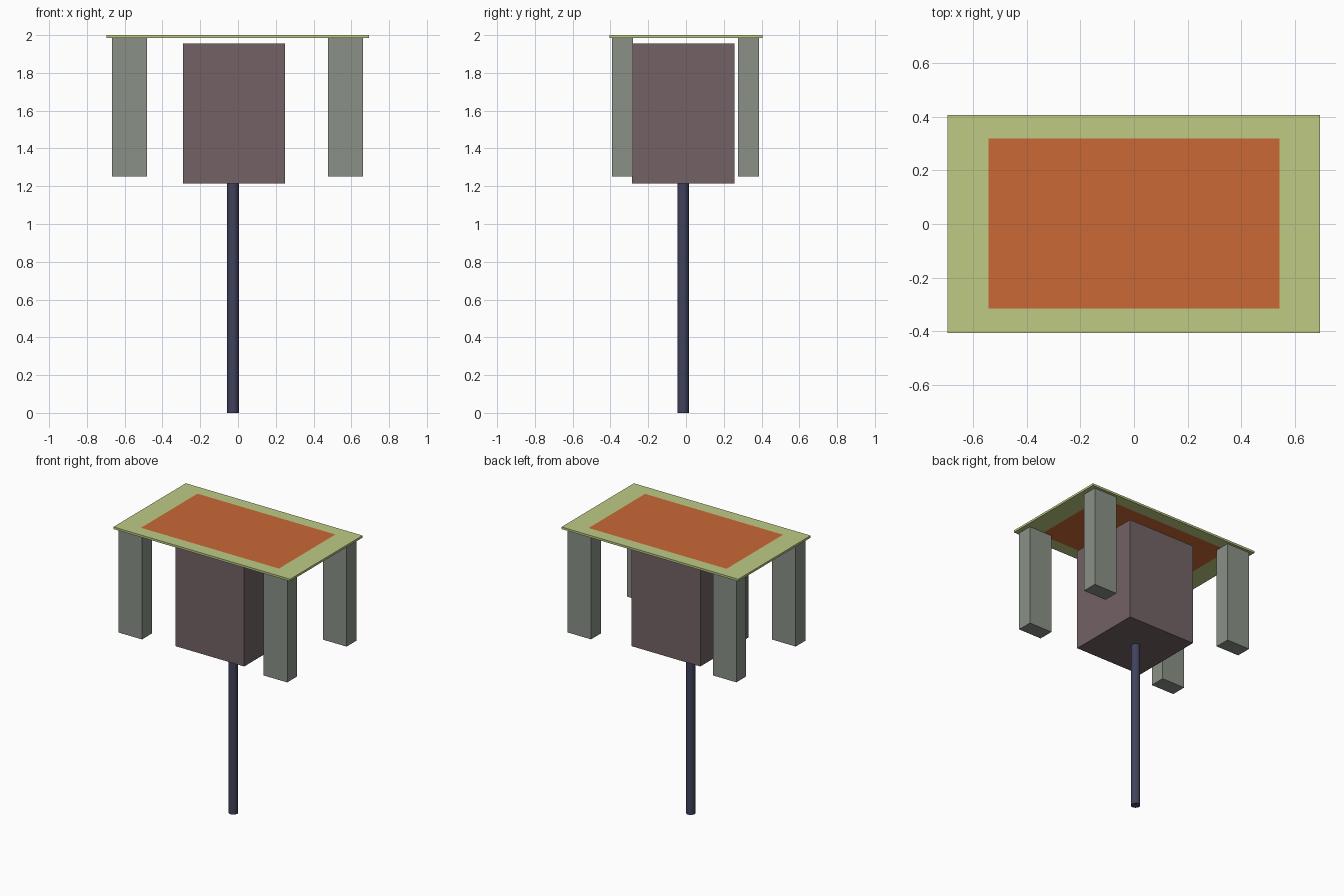
import bpy, bmesh, math

if "Cube" in bpy.data.objects:
    bpy.data.objects.remove(bpy.data.objects["Cube"])


def material(name, r, g, b):
    def lin(c):
        c /= 255
        return c / 12.92 if c <= 0.04045 else ((c + 0.055) / 1.055) ** 2.4
    m = bpy.data.materials.new(name)
    m.diffuse_color = (lin(r), lin(g), lin(b), 1)
    m.use_nodes = True
    m.node_tree.nodes["Principled BSDF"].inputs["Base Color"].default_value = m.diffuse_color
    return m


GREEN = material("pale green", 189, 202, 132)
ORANGE = material("burnt orange", 203, 104, 53)
GREY = material("grey green", 138, 145, 135)
MAUVE = material("dull mauve", 115, 98, 101)
NAVY = material("dark navy", 64, 66, 92)


def finish(name, bm, *mats):
    me = bpy.data.meshes.new(name)
    bmesh.ops.recalc_face_normals(bm, faces=bm.faces)
    bm.to_mesh(me)
    bm.free()
    for m in mats:
        me.materials.append(m)
    ob = bpy.data.objects.new(name, me)
    bpy.context.collection.objects.link(ob)
    return ob


def box_mesh(lo, hi):
    bm = bmesh.new()
    bmesh.ops.create_cube(bm, size=1)
    for v in bm.verts:
        v.co = [(a + b) / 2 + c * (b - a) for a, b, c in zip(lo, hi, v.co)]
    return bm


# Tabletop slab: border with a flush orange panel on top and underside
bm = box_mesh((-0.695, -0.406, 1.985), (0.694, 0.406, 2.0))
for f in [f for f in bm.faces if abs(f.normal.z) > 0.9]:
    bmesh.ops.inset_region(bm, faces=[f], thickness=0.05)
    for v in f.verts:
        v.co.x = math.copysign(0.542, v.co.x)
        v.co.y = 0.319 if v.co.y > 0 else -0.315
    f.material_index = 1
finish("tabletop", bm, GREEN, ORANGE)

# Four hanging corner legs
for side, x0, x1 in (("left", -0.666, -0.481), ("right", 0.476, 0.661)):
    for end, y0, y1 in (("front", -0.391, -0.280), ("back", 0.275, 0.386)):
        finish(f"{end}_{side}_leg", box_mesh((x0, y0, 1.252), (x1, y1, 1.985)), GREY)

# Central body block
finish("body_block", box_mesh((-0.292, -0.286, 1.215), (0.249, 0.256, 1.955)), MAUVE)

# Supporting pole
bpy.ops.mesh.primitive_cylinder_add(vertices=20, radius=0.031, depth=1.217,
                                    location=(-0.026, -0.015, 0.6085))
pole = bpy.context.object
pole.name = "pole"
pole.data.materials.append(NAVY)
bpy.ops.object.shade_smooth_by_angle()
